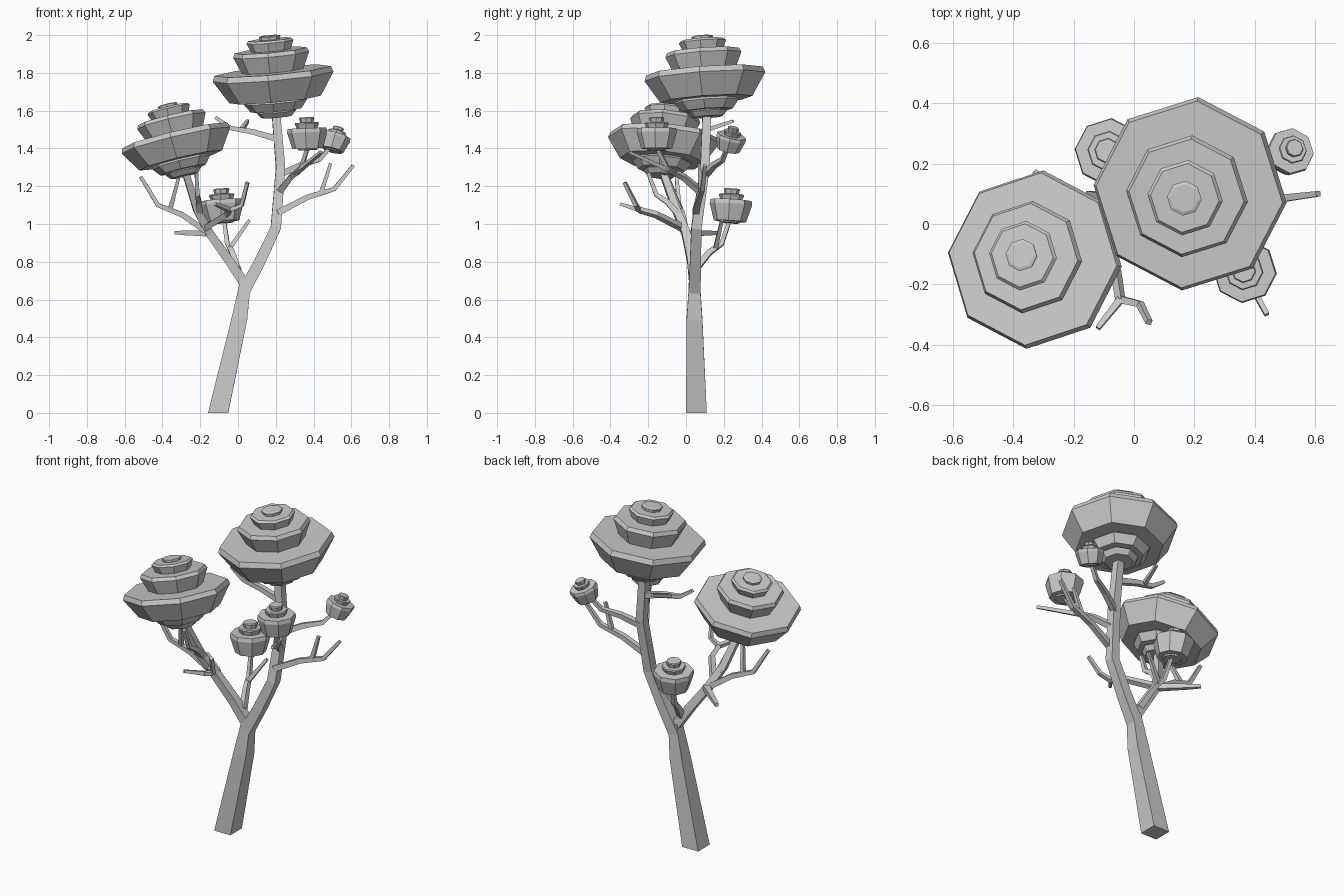
import bpy, bmesh
from math import cos, sin, pi, radians
from mathutils import Vector

if "Cube" in bpy.data.objects:
    bpy.data.objects.remove(bpy.data.objects["Cube"])


def loft(rings, name):
    """Skin a stack of equal-sized rings into a closed object."""
    bm = bmesh.new()
    rings = [[bm.verts.new(v) for v in ring] for ring in rings]
    n = len(rings[0])
    for r, s in zip(rings, rings[1:]):
        for k in range(n):
            bm.faces.new((r[k], r[(k + 1) % n], s[(k + 1) % n], s[k]))
    bm.faces.new(rings[0])
    bm.faces.new(rings[-1])
    bmesh.ops.recalc_face_normals(bm, faces=bm.faces)
    me = bpy.data.meshes.new(name)
    bm.to_mesh(me)
    bm.free()
    bpy.context.collection.objects.link(bpy.data.objects.new(name, me))


def limb(name, pts, w0, w1, ground=False):
    """Square tapering tube along a path, w = half width."""
    pts = [Vector(p) for p in pts]
    last, rings, side = len(pts) - 1, [], None
    for i, p in enumerate(pts):
        t = (pts[min(i + 1, last)] - pts[max(i - 1, 0)]).normalized()
        if side is None:
            side = Vector((0, 1, 0)) if abs(t.y) < 0.75 else Vector((1, 0, 0))
        side = (side - t * side.dot(t)).normalized()
        other = t.cross(side)
        w = w0 + (w1 - w0) * i / last
        ring = [p + (side * cos(a) + other * sin(a)) * w * 2 ** .5
                for a in (pi / 4 + k * pi / 2 for k in range(4))]
        if ground and i == 0:
            for v in ring:
                v.z = 0
        rings.append(ring)
    loft(rings, name)


def twig(name, root, tip, fork=None):
    """Branch that reaches outward first, then turns up; optional side fork."""
    root, tip = Vector(root), Vector(tip)
    d = tip - root
    pts = [root + Vector((d.x * h, d.y * h, d.z * v))
           for h, v in ((0, 0), (.4, .33), (.75, .5), (1, 1))]
    limb(name + "_branch", pts, .017, .009)
    if fork:
        limb(name + "_fork", [(pts[1] + pts[2]) / 2, fork], .012, .008)


# Foliage tiers: bottom radius, rim radius, bottom height (widest rim = 1)
LARGE = [(.25, .33, 0), (.42, .53, .11), (.76, 1, .29),
         (.51, .63, .76), (.33, .39, 1.10), (.17, .18, 1.28)]
SMALL = [(.45, .5, 0), (.76, 1, .07), (.51, .6, .9), (.33, .38, 1.13)]


def crown(name, base, axis, radius, tiers, stretch=1.0):
    """Octagonal tiered crown standing on base, leaning along axis."""
    q = Vector((0, 0, 1)).rotation_difference(Vector(axis))
    tops = [t[2] for t in tiers[1:]] + [1.345]
    rings = []
    for (low, rim, z), top in zip(tiers, tops):
        for r, h in ((low, z), (rim, z + .8 * (top - z)), (rim - .035, top)):
            rings.append([Vector(base) + q @ (Vector((r * cos(a), r * sin(a), h * stretch)) * radius)
                          for a in (k * pi / 4 - radians(5) for k in range(8))])
    loft(rings, name + "_crown")


# Trunk and the two main limbs
limb("trunk", [(-.105, .055, 0), (.008, .045, .5), (.04, .045, .7)], .055, .028, ground=True)
limb("right_limb", [(.03, .045, .64), (.115, .05, .8), (.2, .055, .98),
                    (.225, .1, 1.3), (.2, .11, 1.6)], .032, .022)
limb("left_limb", [(.045, .045, .67), (-.05, .03, .81), (-.15, 0, .95),
                   (-.215, -.05, 1.07), (-.28, -.125, 1.28)], .026, .018)

# Smaller branches with their forks
twig("left_outer", (-.15, 0, .95), (-.515, -.05, 1.25), (-.31, -.1, 1.26))
twig("left_back", (-.14, .01, .95), (-.33, .175, .955))
twig("left_upright", (-.2, -.03, 1.04), (-.22, -.2, 1.27))
twig("back_low", (0, .05, .76), (-.075, .235, 1.03), (.06, .19, 1.02))
twig("right_low", (.21, .05, 1.06), (.61, .1, 1.31), (.49, .07, 1.32))
twig("right_front", (.22, .08, 1.17), (.37, -.155, 1.41), (.44, -.3, 1.38))
twig("right_back", (.22, .1, 1.26), (.5, .225, 1.42))
twig("top_left", (.21, .105, 1.45), (-.12, .11, 1.565), (.05, .25, 1.545))

# Forked branch reaching to the front
FORK = (-.045, -.25, 1.075)
limb("left_front_branch", [(-.17, -.02, .98), (-.06, -.16, 1.05), FORK], .016, .012)
limb("left_front_fork", [FORK, (.02, -.265, 1.1), (.05, -.325, 1.22)], .012, .009)
limb("left_front_tip", [FORK, (-.12, -.345, 1.105)], .012, .008)

# Crowns: two large, three small
crown("right", (.205, .115, 1.567), (-.09, -.07, 1), .322, LARGE)
crown("left", (-.283, -.133, 1.255), (-.24, .08, 1), .297, LARGE, .98)
crown("back_low", (-.078, .232, 1.005), (-.06, .06, 1), .113, SMALL, 1.2)
crown("right_front", (.37, -.155, 1.39), (-.04, 0, 1), .107, SMALL, 1.22)
crown("right_back", (.497, .222, 1.385), (.28, .24, 1), .08, SMALL, 1.25)
